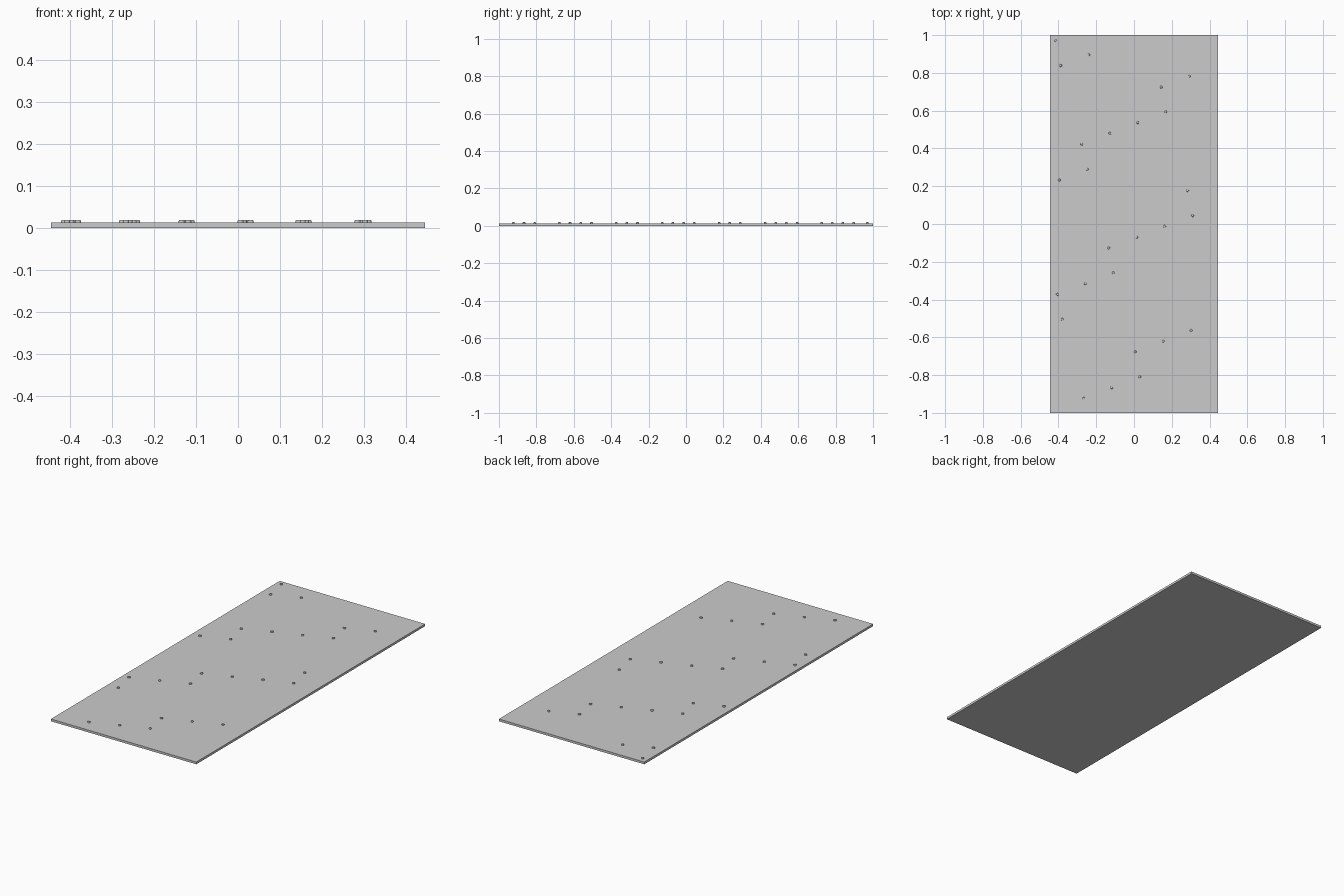
import bpy, bmesh
from mathutils import Vector

if "Cube" in bpy.data.objects:
    bpy.data.objects.remove(bpy.data.objects["Cube"])

W, L, T = 0.89, 2.0, 0.0125      # slab size
R, TOP = 0.007, 0.019            # stud radius and top height

# Flat slab
bpy.ops.mesh.primitive_cube_add(size=1, location=(0, 0, T / 2))
slab = bpy.context.object
slab.name = "slab"
slab.scale = (W, L, T)
bpy.ops.object.transform_apply(location=True, scale=True)

# Stud rows: start x, start y, number of studs along the slanted step
STEP = Vector((0.148, 0.057))
ROWS = [(-0.267, -0.923, 3), (0.005, -0.677, 3), (-0.381, -0.505, 1),
        (-0.407, -0.373, 3), (-0.135, -0.127, 4), (0.283, 0.177, 1),
        (-0.397, 0.233, 2), (-0.277, 0.423, 4), (0.143, 0.725, 2),
        (-0.389, 0.839, 2), (-0.415, 0.970, 1)]

# One round stud with a softened top rim, sunk slightly into the slab
bpy.ops.mesh.primitive_cylinder_add(vertices=16, radius=R, depth=TOP - T + 0.002)
first = bpy.context.object
bm = bmesh.new()
bm.from_mesh(first.data)
rim = [e for e in bm.edges if all(v.co.z > 0 for v in e.verts)]
bmesh.ops.bevel(bm, geom=rim, offset=0.0025, segments=3, profile=0.5, affect='EDGES')
bm.to_mesh(first.data)
bm.free()
bpy.ops.object.shade_smooth_by_angle()
stud_mesh = first.data
stud_mesh.name = "stud"
bpy.data.objects.remove(first)

# Studs spread over the slab
for x, y, count in ROWS:
    for i in range(count):
        p = Vector((x + 0.001, y)) + STEP * i
        stud = bpy.data.objects.new("stud", stud_mesh)
        stud.location = (p.x, p.y, (T - 0.002 + TOP) / 2)
        bpy.context.collection.objects.link(stud)
